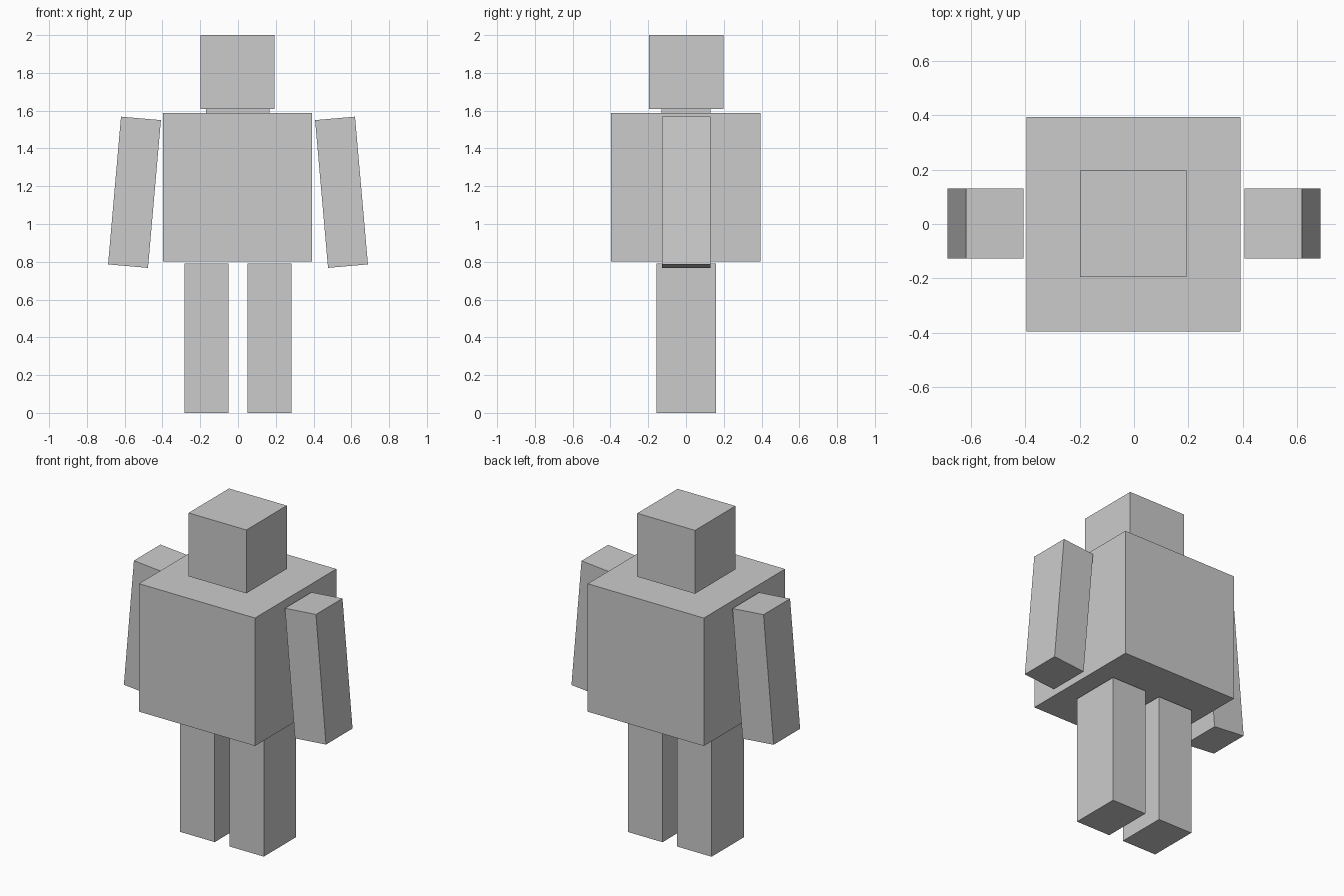
import bpy
import math

if "Cube" in bpy.data.objects:
    bpy.data.objects.remove(bpy.data.objects["Cube"])

grey = bpy.data.materials.new("light_grey")
grey.diffuse_color = (0.6, 0.6, 0.6, 1)
grey.use_nodes = True
grey.node_tree.nodes["Principled BSDF"].inputs["Base Color"].default_value = grey.diffuse_color


def box(name, centre, size, tilt=0.0):
    """Box of the given size, tilted about the y axis (degrees)."""
    bpy.ops.mesh.primitive_cube_add(size=1, location=centre,
                                    rotation=(0, math.radians(tilt), 0))
    part = bpy.context.object
    part.name = name
    part.scale = size
    part.data.materials.append(grey)
    return part


# Torso, neck and head stacked with the neck bridging a thin gap
box("torso", (-0.002, -0.001, 1.195), (0.79, 0.79, 0.787))
box("neck", (-0.002, 0, 1.599), (0.337, 0.26, 0.022))
box("head", (-0.003, 0.001, 1.805), (0.393, 0.393, 0.39))

# Legs stand just under the torso, arms splay outwards at the bottom
for side, label in ((-1, "left"), (1, "right")):
    box(label + "_leg", (side * 0.167, 0.001, 0.395), (0.235, 0.313, 0.79))
    box(label + "_arm", (side * 0.548, 0.002, 1.168), (0.212, 0.258, 0.785),
        tilt=-5 * side)
